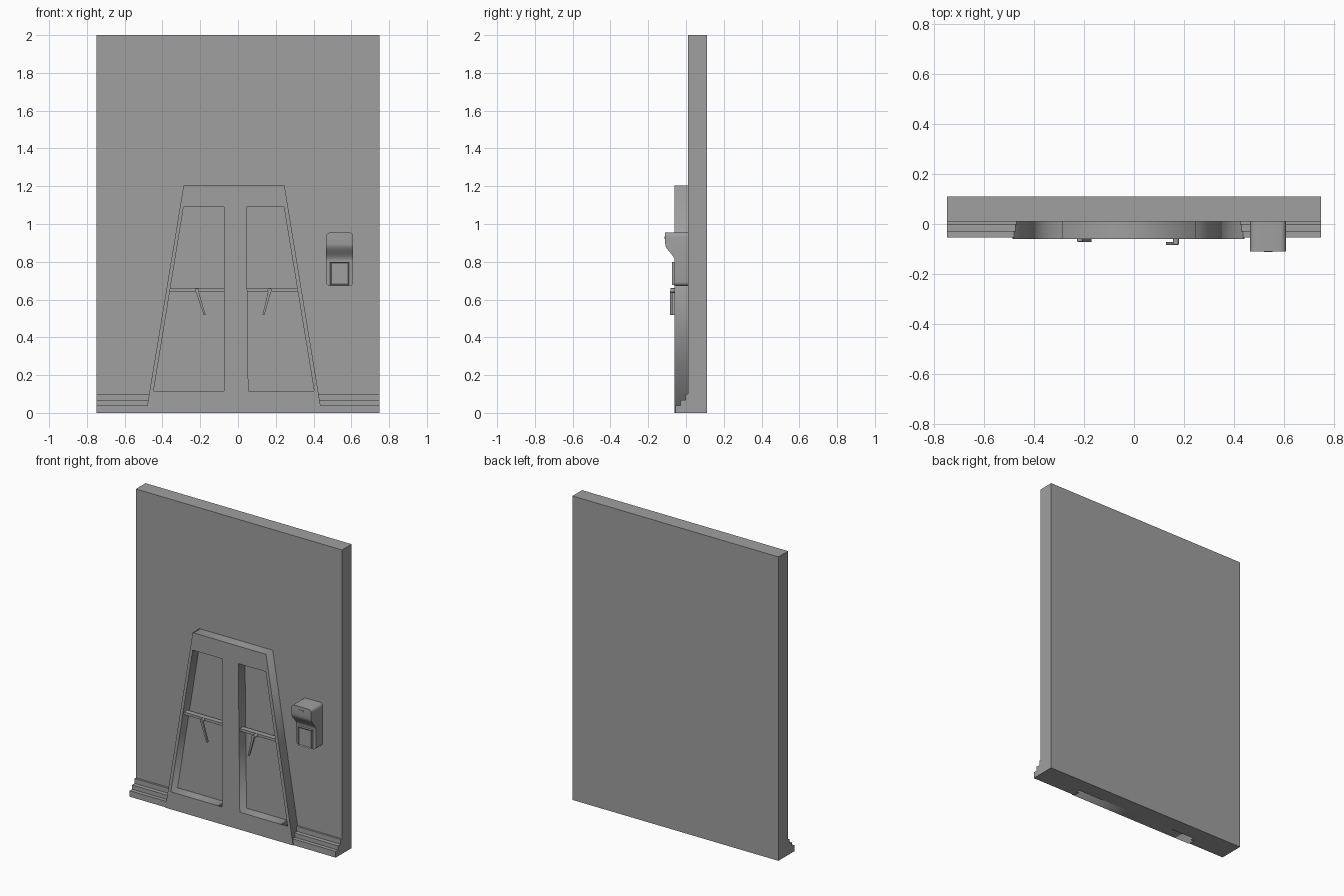
import bpy, bmesh
from math import pi, sin, cos

cube = bpy.data.objects.get("Cube")
if cube:
    bpy.data.objects.remove(cube, do_unlink=True)

GREY = 0.35
mat = bpy.data.materials.new("plain grey")
mat.use_nodes = True
mat.diffuse_color = (GREY, GREY, GREY, 1)
mat.node_tree.nodes["Principled BSDF"].inputs["Base Color"].default_value = (GREY, GREY, GREY, 1)


def add_object(name, mesh):
    obj = bpy.data.objects.new(name, mesh)
    bpy.context.collection.objects.link(obj)
    mesh.materials.clear()
    mesh.materials.append(mat)
    return obj


def finish(name, bm):
    bmesh.ops.recalc_face_normals(bm, faces=bm.faces)
    mesh = bpy.data.meshes.new(name)
    bm.to_mesh(mesh)
    bm.free()
    return add_object(name, mesh)


def prism(points, offset):
    """Extrude a closed 3D outline along an offset."""
    bm = bmesh.new()
    face = bm.faces.new([bm.verts.new(p) for p in points])
    ext = bmesh.ops.extrude_face_region(bm, geom=[face])
    bmesh.ops.translate(bm, vec=offset, verts=[v for v in ext["geom"] if isinstance(v, bmesh.types.BMVert)])
    bmesh.ops.recalc_face_normals(bm, faces=bm.faces)
    return bm


def front_prism(outline, y0, y1):
    return prism([(x, y0, z) for x, z in outline], (0, y1 - y0, 0))


def side_prism(profile, x0, x1):
    return prism([(x0, y, z) for y, z in profile], (x1 - x0, 0, 0))


def rect(x0, x1, z0, z1):
    return [(x0, z0), (x1, z0), (x1, z1), (x0, z1)]


def smooth(obj):
    bpy.ops.object.select_all(action="DESELECT")
    obj.select_set(True)
    bpy.context.view_layer.objects.active = obj
    bpy.ops.object.shade_smooth_by_angle(angle=0.6)


# Wall slab
finish("wall", front_prism(rect(-0.75, 0.75, 0, 2), 0.01, 0.11))

# Stepped skirting on both sides of the door
steps = [(0.01, 0), (-0.055, 0), (-0.055, 0.04), (-0.03, 0.04), (-0.03, 0.068),
         (-0.003, 0.068), (-0.003, 0.1), (0.01, 0.1)]
finish("skirting_right", side_prism(steps, -0.75, -0.465))
finish("skirting_left", side_prism(steps, 0.425, 0.75))

# Tapered door frame with two openings
outlines = [
    [(-0.487, 0), (0.443, 0), (0.246, 1.205), (-0.288, 1.205)],
    [(-0.447, 0.115), (-0.073, 0.115), (-0.073, 1.09), (-0.288, 1.09)],
    [(0.055, 0.115), (0.403, 0.115), (0.243, 1.09), (0.044, 1.09)],
]
curve = bpy.data.curves.new("frame_outline", "CURVE")
curve.dimensions = "2D"
curve.fill_mode = "BOTH"
curve.extrude = 0.035
for outline in outlines:
    spline = curve.splines.new("POLY")
    spline.points.add(len(outline) - 1)
    for point, (x, z) in zip(spline.points, outline):
        point.co = (x, z, 0, 1)
    spline.use_cyclic_u = True
helper = bpy.data.objects.new("frame_outline", curve)
bpy.context.collection.objects.link(helper)
evaluated = helper.evaluated_get(bpy.context.evaluated_depsgraph_get())
frame = add_object("door_frame", bpy.data.meshes.new_from_object(evaluated))
frame.rotation_euler.x = pi / 2
frame.location.y = -0.025
bpy.data.objects.remove(helper, do_unlink=True)

# Cross bars and hanging handles, one set per opening
for side, x0, x1, pivot, tip, front in (
        ("right", -0.362, -0.07, -0.217, -0.176, -0.07),
        ("left", 0.045, 0.318, 0.168, 0.134, -0.082)):
    finish("cross_bar_" + side, front_prism(rect(x0, x1, 0.643, 0.66), -0.05, -0.015))
    knob = [(pivot + 0.012 * cos(i * pi / 6), 0.648 + 0.012 * sin(i * pi / 6)) for i in range(12)]
    smooth(finish("handle_pivot_" + side, front_prism(knob, front, -0.045)))
    arm = [(pivot - 0.008, 0.645), (tip - 0.005, 0.517), (tip + 0.005, 0.517), (pivot + 0.008, 0.645)]
    finish("handle_" + side, front_prism(arm, front - 0.002, front + 0.01))

# Wall device: overhanging hood curving into a flat lower body
profile = [(0.01, 0.955), (-0.11, 0.955), (-0.11, 0.895)]
for i in range(1, 9):
    t = i / 8
    profile.append((-0.085 - 0.025 * cos(pi * t), 0.895 - 0.09 * t))
profile += [(-0.06, 0.672), (0.01, 0.672)]
bm = side_prism(profile, 0.466, 0.61)
corners = [e for e in bm.edges
           if abs(e.verts[0].co.z - e.verts[1].co.z) < 1e-5
           and abs(e.verts[0].co.x - e.verts[1].co.x) < 1e-5]
bmesh.ops.bevel(bm, geom=corners, offset=0.022, segments=5, affect="EDGES", profile=0.5)
smooth(finish("device_body", bm))

# Raised lower panel with a recessed face
bm = front_prism(rect(0.488, 0.588, 0.677, 0.8), -0.075, -0.05)
bm.faces.ensure_lookup_table()
panel = min(bm.faces, key=lambda f: f.calc_center_median().y)
bmesh.ops.inset_region(bm, faces=[panel], thickness=0.009, depth=-0.005)
finish("device_panel", bm)

# Small slot plate on the hood
finish("device_slot", front_prism([(0.522, 0.935), (0.53, 0.92), (0.548, 0.92), (0.556, 0.935)], -0.113, -0.109))
